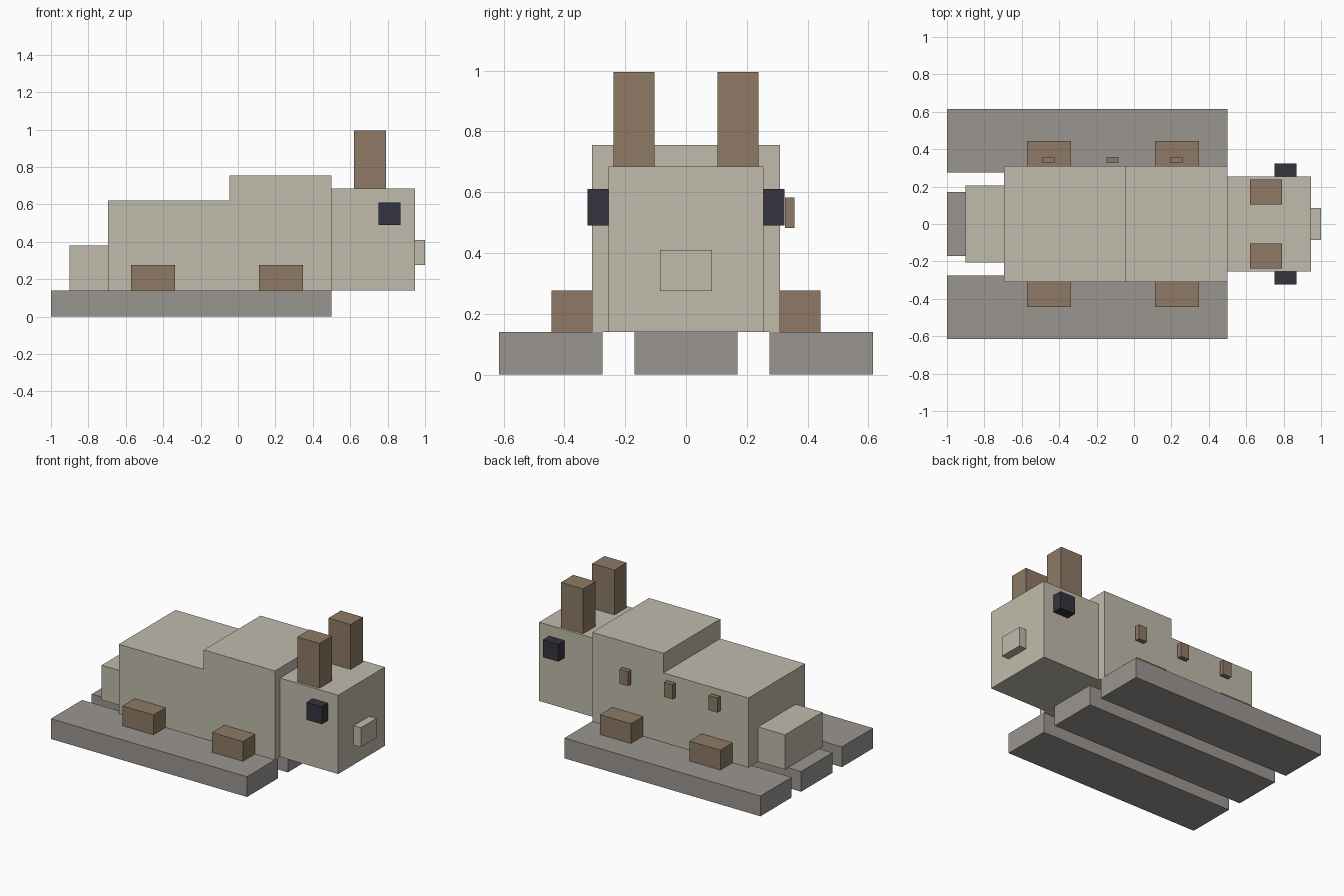
import bpy
import bmesh

cube = bpy.data.objects.get("Cube")
if cube:
    bpy.data.objects.remove(cube, do_unlink=True)


def material(name, rgb):
    """Flat material from display colour values, converted to linear."""
    colour = [((c / 255 + 0.055) / 1.055) ** 2.4 for c in rgb] + [1]
    mat = bpy.data.materials.new(name)
    mat.use_nodes = True
    mat.diffuse_color = colour
    mat.node_tree.nodes["Principled BSDF"].inputs["Base Color"].default_value = colour
    return mat


cream = material("cream", (192, 187, 172))
brown = material("brown", (142, 122, 102))
stone = material("stone grey", (154, 150, 145))
dark = material("dark slate", (52, 51, 63))


def box(name, mat, xs, ys, zs):
    """Box spanning the given ranges on each axis."""
    bm = bmesh.new()
    bmesh.ops.create_cube(bm, size=1)
    for v in bm.verts:
        v.co = [r[0] if c < 0 else r[1] for c, r in zip(v.co, (xs, ys, zs))]
    mesh = bpy.data.meshes.new(name)
    bm.to_mesh(mesh)
    bm.free()
    mesh.materials.append(mat)
    obj = bpy.data.objects.new(name, mesh)
    bpy.context.collection.objects.link(obj)


def pair(name, mat, xs, ys, zs):
    """Matching boxes on both sides of the body."""
    box(name + "_back", mat, xs, ys, zs)
    box(name + "_front", mat, xs, (-ys[1], -ys[0]), zs)


FLOOR = 0.14  # top of the base planks

# Base planks
box("middle_plank", stone, (-1, 0.5), (-0.17, 0.17), (0, FLOOR))
pair("side_plank", stone, (-1, 0.5), (0.275, 0.615), (0, FLOOR))

# Body, head, snout and tail
box("shoulders", cream, (-0.045, 0.5), (-0.31, 0.31), (FLOOR, 0.755))
box("hindquarters", cream, (-0.695, -0.045), (-0.31, 0.31), (FLOOR, 0.62))
box("tail", cream, (-0.9, -0.695), (-0.205, 0.205), (FLOOR, 0.38))
box("head", cream, (0.5, 0.945), (-0.255, 0.255), (FLOOR, 0.685))
box("snout", cream, (0.945, 1), (-0.085, 0.085), (0.275, 0.41))

# Ears, eyes and feet
pair("ear", brown, (0.62, 0.79), (0.103, 0.238), (0.685, 0.995))
pair("eye", dark, (0.75, 0.868), (0.255, 0.324), (0.49, 0.61))
pair("rear_foot", brown, (-0.573, -0.337), (0.31, 0.443), (FLOOR, 0.277))
pair("fore_foot", brown, (0.112, 0.348), (0.31, 0.443), (FLOOR, 0.277))

# Row of small studs standing just off one flank
for i in range(3):
    x = -0.457 + i * 0.342
    box(f"flank_stud_{i + 1}", brown, (x - 0.033, x + 0.033), (0.325, 0.357), (0.482, 0.583))
